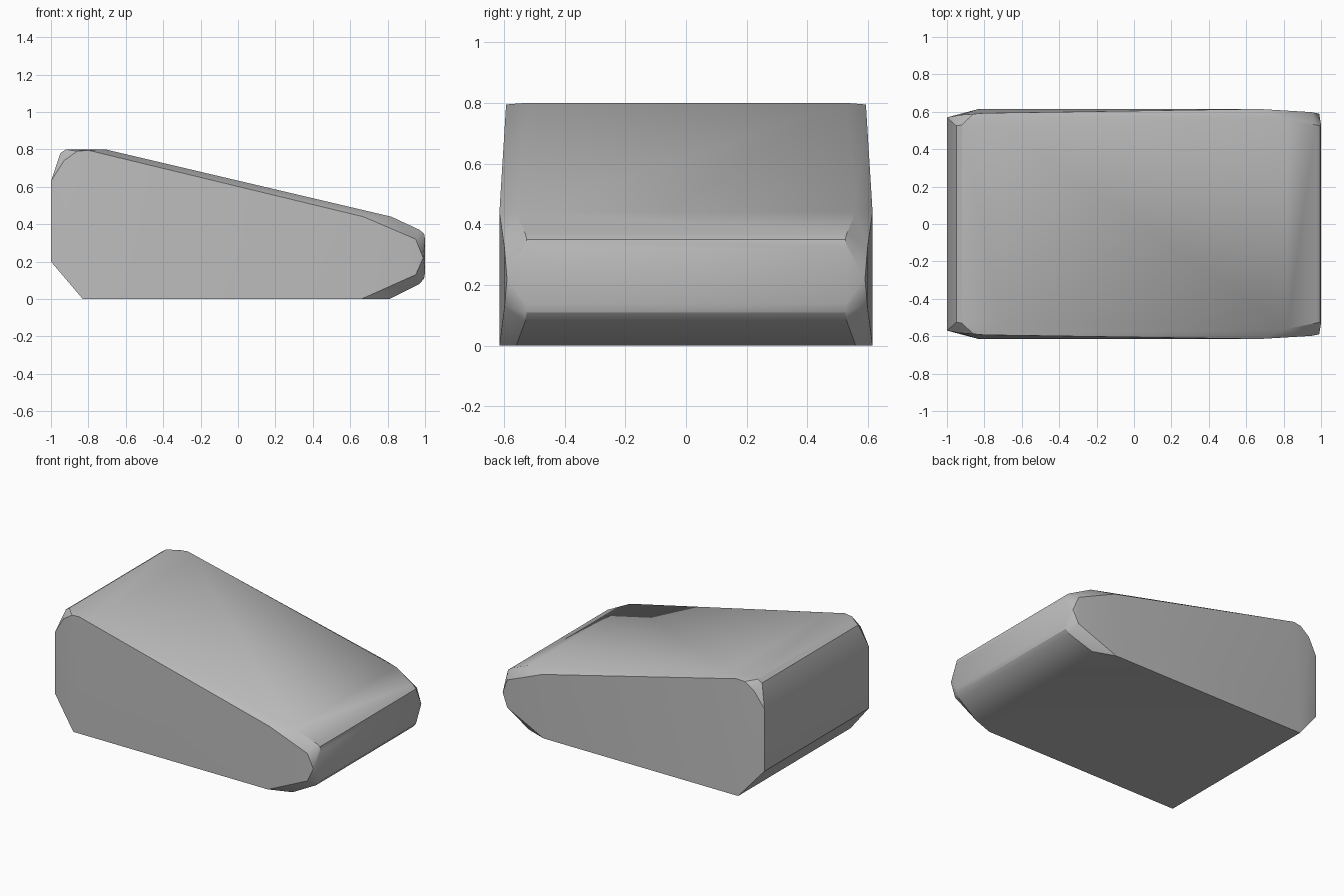
import bpy
import bmesh
import math

cube = bpy.data.objects.get("Cube")
if cube:
    bpy.data.objects.remove(cube, do_unlink=True)

# Plain grey shell
grey = bpy.data.materials.new("plain grey")
grey.use_nodes = True
colour = (0.5, 0.5, 0.5, 1)
grey.diffuse_color = colour
grey.node_tree.nodes["Principled BSDF"].inputs["Base Color"].default_value = colour

# Crown outline: x, z, half width
crown = [(0.81, 0, 0.56), (0.97, 0.08, 0.53), (0.995, 0.11, 0.525),
         (1, 0.14, 0.53), (1, 0.32, 0.53), (0.995, 0.35, 0.525),
         (0.97, 0.37, 0.53), (0.82, 0.44, 0.56), (-0.71, 0.80, 0.53),
         (-0.92, 0.80, 0.53), (-0.95, 0.78, 0.525)]

# Side panel outline: x, z, half width
side = [(-1, 0.2, 0.57), (-0.83, 0, 0.615), (0.66, 0, 0.615),
        (0.95, 0.13, 0.598), (0.99, 0.22, 0.59), (0.95, 0.32, 0.598),
        (0.67, 0.44, 0.615), (-0.80, 0.795, 0.593), (-0.86, 0.79, 0.588),
        (-0.93, 0.74, 0.583), (-1, 0.63, 0.57)]

# Wrap both outlines, mirrored front to back, in one convex wedge
bm = bmesh.new()
for x, z, half in crown + side:
    for s in (-1, 1):
        bm.verts.new((x, s * half, z))
hull = bmesh.ops.convex_hull(bm, input=bm.verts[:])
loose = {g for g in hull["geom_interior"] + hull["geom_unused"]
         if isinstance(g, bmesh.types.BMVert) and not g.link_faces}
bmesh.ops.delete(bm, geom=list(loose), context="VERTS")
bmesh.ops.dissolve_limit(bm, angle_limit=math.radians(1),
                         verts=bm.verts[:], edges=bm.edges[:])
bmesh.ops.recalc_face_normals(bm, faces=bm.faces[:])

mesh = bpy.data.meshes.new("wedge_body")
bm.to_mesh(mesh)
bm.free()
mesh.materials.append(grey)
body = bpy.data.objects.new("wedge_body", mesh)
bpy.context.collection.objects.link(body)

# Soft shading with crisp panel edges
bpy.ops.object.select_all(action="DESELECT")
body.select_set(True)
bpy.context.view_layer.objects.active = body
bpy.ops.object.shade_smooth_by_angle(angle=math.radians(30))
